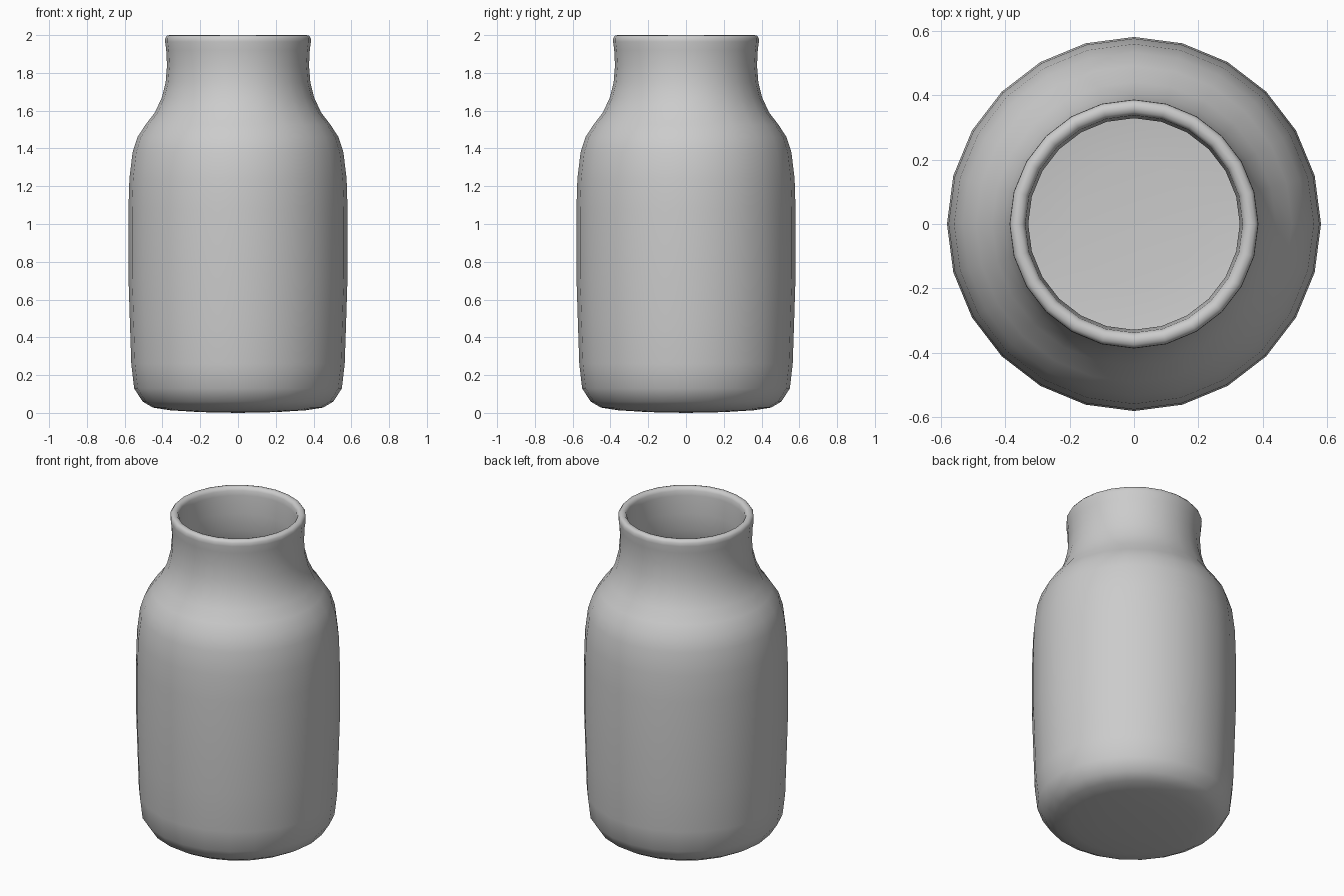
import bpy, bmesh, math

SIDES = 24

# Outer wall profile (radius, height), base centre to rim
outer = [(0.20, 0.004), (0.36, 0.014), (0.45, 0.028), (0.505, 0.06), (0.55, 0.13),
         (0.565, 0.26), (0.573, 0.50), (0.58, 0.72), (0.58, 1.08), (0.575, 1.24),
         (0.558, 1.38), (0.532, 1.46), (0.490, 1.525), (0.44, 1.59), (0.403, 1.67),
         (0.383, 1.75), (0.376, 1.84), (0.380, 1.92), (0.386, 1.965)]
# Rounded lip
rim = [(0.385, 1.985), (0.375, 1.998), (0.361, 2.0), (0.347, 1.997), (0.337, 1.98)]
# Inner wall down to the floor
inner = [(0.335, 1.95), (0.328, 1.84), (0.336, 1.73), (0.357, 1.65), (0.40, 1.56),
         (0.450, 1.49), (0.49, 1.43), (0.511, 1.36), (0.526, 1.23), (0.53, 1.08),
         (0.53, 0.72), (0.523, 0.50), (0.515, 0.27), (0.50, 0.155), (0.465, 0.10),
         (0.42, 0.075), (0.34, 0.062), (0.20, 0.054)]

# Jar body: revolve the profile
bm = bmesh.new()
rings = []
for r, z in outer + rim + inner:
    rings.append([bm.verts.new((r * math.cos(2 * math.pi * i / SIDES),
                                r * math.sin(2 * math.pi * i / SIDES), z))
                  for i in range(SIDES)])
base = bm.verts.new((0, 0, 0))
floor = bm.verts.new((0, 0, 0.05))
for i in range(SIDES):
    j = (i + 1) % SIDES
    for a, b in zip(rings, rings[1:]):
        bm.faces.new((a[i], a[j], b[j], b[i]))
    bm.faces.new((base, rings[0][j], rings[0][i]))
    bm.faces.new((floor, rings[-1][i], rings[-1][j]))
bmesh.ops.recalc_face_normals(bm, faces=bm.faces)
for f in bm.faces:
    f.smooth = True
mesh = bpy.data.meshes.new("jar")
bm.to_mesh(mesh)
bm.free()
jar = bpy.data.objects.new("jar", mesh)
bpy.context.collection.objects.link(jar)
